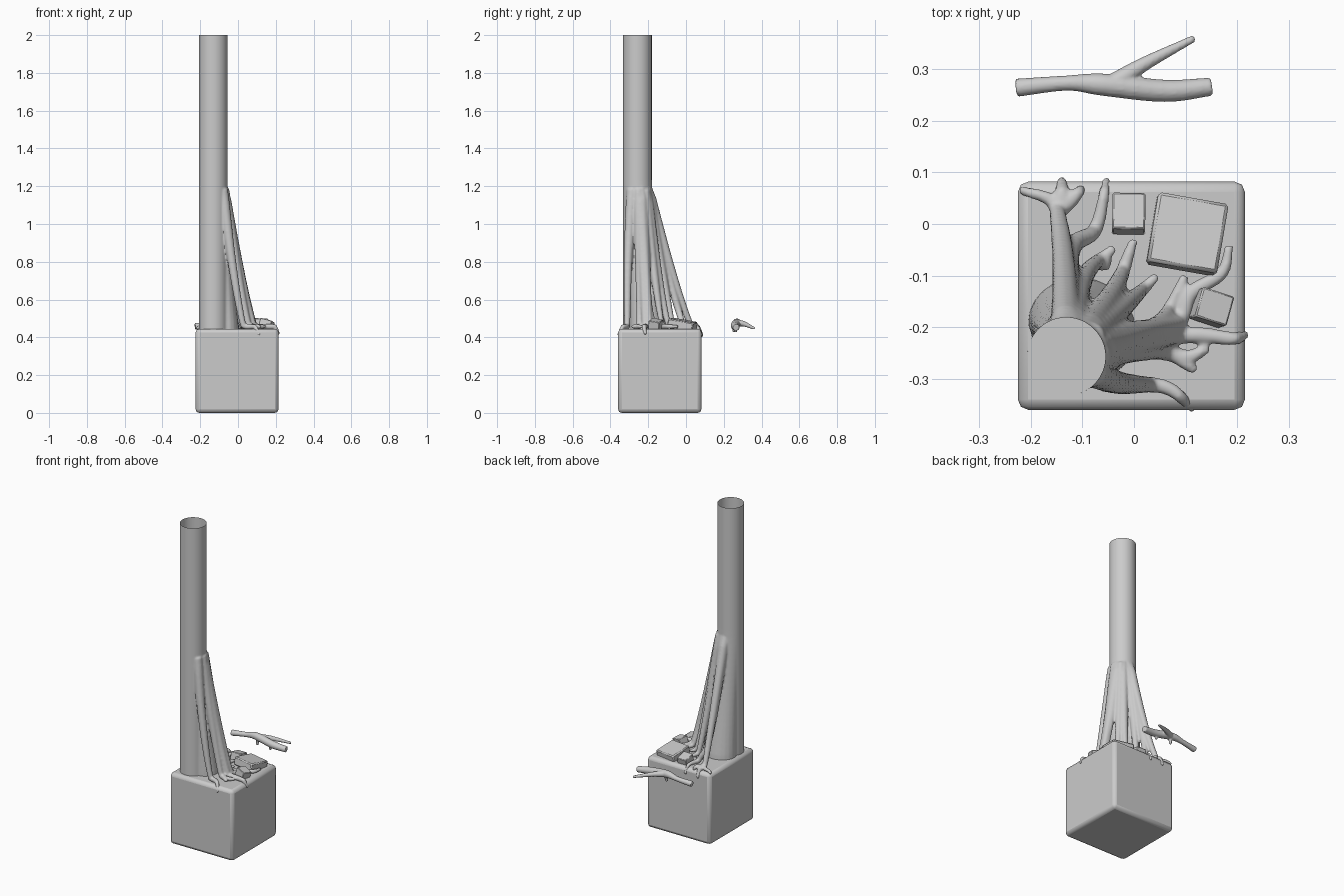
import bpy, bmesh, math
from mathutils import Vector, Matrix

if "Cube" in bpy.data.objects:
    bpy.data.objects.remove(bpy.data.objects["Cube"])

AXIS = Vector((-0.131, -0.257))   # trunk centre
TOP = 0.445                       # top of the ground block


def catmull(pts, n=6):
    # smooth path through points of any dimension
    P = [Vector(p) for p in pts]
    P = [P[0] * 2 - P[1]] + P + [P[-1] * 2 - P[-2]]
    out = []
    for i in range(1, len(P) - 2):
        a, b, c, d = P[i - 1:i + 3]
        for k in range(n):
            t = k / n
            out.append(0.5 * (2 * b + (c - a) * t + (2 * a - 5 * b + 4 * c - d) * t * t
                              + (3 * b - a - 3 * c + d) * t ** 3))
    return out + [P[-2]]


def loft(bm, rings):
    V = [[bm.verts.new(p) for p in r] for r in rings]
    n = len(V[0])
    for a, b in zip(V, V[1:]):
        for i in range(n):
            bm.faces.new((a[i], a[(i + 1) % n], b[(i + 1) % n], b[i]))
    bm.faces.new(V[0][::-1])
    bm.faces.new(V[-1])


def tube(bm, path, sides=12):
    # path holds (x, y, z, radius) vectors
    rings, side = [], None
    for i, p in enumerate(path):
        d = (path[min(i + 1, len(path) - 1)].xyz - path[max(i - 1, 0)].xyz).normalized()
        side = d.orthogonal() if side is None else side - d * side.dot(d)
        side.normalize()
        up = d.cross(side)
        rings.append([p.xyz + p.w * (side * math.cos(a) + up * math.sin(a))
                      for a in (2 * math.pi * k / sides for k in range(sides))])
    loft(bm, rings)


def root(bm, reach, *plan):
    # plan = ground plan; the ridge falls from the trunk and lands at distance `reach`
    flat = catmull(([AXIS] if reach else []) + list(plan), 9)
    path = []
    for i, p in enumerate(flat):
        s = i / (len(flat) - 1)
        u = min(1, max(0, ((p - AXIS).length - 0.06) / (reach - 0.06))) if reach else 1
        over = max(0, p.x - 0.195, p.y - 0.06, -0.335 - p.y)   # droop past the block edge
        z = TOP + 0.012 + 0.72 * (1 - u) ** 1.2 - 2 * over
        r = (0.017 + 0.012 * (1 - u)) * (1 - 0.5 * s ** 3)
        path.append(Vector((p.x, p.y, z, r if reach else r * 0.9)))
    tube(bm, path)


def fuse(bm, name, voxel, smooth):
    # blend overlapping tubes into one organic skin
    bmesh.ops.recalc_face_normals(bm, faces=bm.faces[:])
    me = bpy.data.meshes.new(name)
    bm.to_mesh(me)
    bm.free()
    ob = bpy.data.objects.new(name, me)
    bpy.context.collection.objects.link(ob)
    m = ob.modifiers.new("skin", 'REMESH')
    m.mode, m.voxel_size = 'VOXEL', voxel
    s = ob.modifiers.new("soften", 'SMOOTH')
    s.factor, s.iterations = 0.5, smooth
    dg = bpy.context.evaluated_depsgraph_get()
    new = bpy.data.meshes.new_from_object(ob.evaluated_get(dg))
    ob.modifiers.clear()
    ob.data = new
    for p in new.polygons:
        p.use_smooth = True
    return ob


def block(name, loc, size, rot, bevel, segs):
    bpy.ops.mesh.primitive_cube_add(size=1, location=loc, rotation=[math.radians(a) for a in rot])
    ob = bpy.context.object
    ob.name = name
    ob.data.transform(Matrix.Diagonal((*size, 1)))
    b = ob.modifiers.new("bevel", 'BEVEL')
    b.width, b.segments = bevel, segs
    bpy.ops.object.shade_smooth_by_angle(angle=math.radians(35))


# ground block and stones
block("ground_block", (-0.005, -0.139, TOP / 2), (0.44, 0.442, TOP), (0, 0, 0), 0.02, 2)
block("large_stone", (0.103, -0.02, 0.466), (0.138, 0.138, 0.05), (-10, 2, -10), 0.006, 1)
block("small_stone_back", (-0.01, 0.02, 0.462), (0.064, 0.072, 0.05), (-14, 0, -1), 0.003, 1)
block("small_stone_side", (0.15, -0.162, 0.467), (0.066, 0.06, 0.05), (-10, 14, -18), 0.003, 1)

# trunk with one-sided flare
bm = bmesh.new()
rings = []
for k in range(41):
    z = 0.43 + k * 0.04
    t = min(1, max(0, (1.22 - z) / 0.77))
    ring = []
    for i in range(36):
        a = 2 * math.pi * i / 36
        w = max(0, math.cos(a - math.radians(60))) ** 0.8
        r = 0.076 + 0.085 * t ** 1.5 * w
        ring.append(Vector((AXIS.x + r * math.cos(a), AXIS.y + r * math.sin(a), z)))
    rings.append(ring)
loft(bm, rings)

# long back root with toes
root(bm, 0.29, (-.135, -.1), (-.145, 0), (-.16, .045), (-.22, .066))
root(bm, 0, (-.15, .02), (-.14, .06), (-.14, .087))
root(bm, 0, (-.15, .02), (-.12, .048), (-.1, .07))
root(bm, 0.25, (-.125, -.06), (-.075, -.01), (-.053, .085))
# short inner roots
root(bm, 0.2, (-.1, -.11), (-.038, -.045))
root(bm, 0, (-.075, -.08), (-.058, -.07), (-.055, -.09))
root(bm, 0.2, (-.04, -.13), (0, -.03))
root(bm, 0.2, (-.03, -.17), (.045, -.1))
# side roots sharing a buttress
root(bm, 0.22, (-.02, -.215), (.05, -.19), (.1, -.1))
root(bm, 0.23, (.02, -.21), (.085, -.19), (.11, -.135), (.17, -.095), (.185, -.042))
root(bm, 0.22, (.02, -.225), (.12, -.215), (.19, -.222), (.216, -.215))
root(bm, 0.19, (.03, -.245), (.1, -.258), (.145, -.24))
root(bm, 0, (.07, -.245), (.12, -.285))
# front root
root(bm, 0.17, (-.04, -.305), (.06, -.316), (.115, -.358))
tree = fuse(bm, "tree_trunk_and_roots", 0.0055, 4)

# open cut at the top of the trunk
bm = bmesh.new()
bm.from_mesh(tree.data)
bmesh.ops.bisect_plane(bm, geom=bm.verts[:] + bm.edges[:] + bm.faces[:],
                       plane_co=(0, 0, 2), plane_no=(0, 0, 1), clear_outer=True)
bm.to_mesh(tree.data)
bm.free()

# fallen branch: main stem, fork and short stubs
bm = bmesh.new()
tube(bm, catmull([(-.228, .264, .458, .018), (-.13, .273, .468, .015), (-.06, .27, .478, .022),
                  (.06, .258, .462, .022), (.15, .266, .452, .018)]))
tube(bm, catmull([(-.04, .272, .476, .02), (.02, .31, .47, .014), (.117, .36, .448, .007)]))
for x, y in ((-.045, .262), (.052, .252)):
    tube(bm, catmull([(x, y + .005, .468, .012), (x - .006, y, .428, .007)]))
fuse(bm, "fallen_branch", 0.004, 2)
